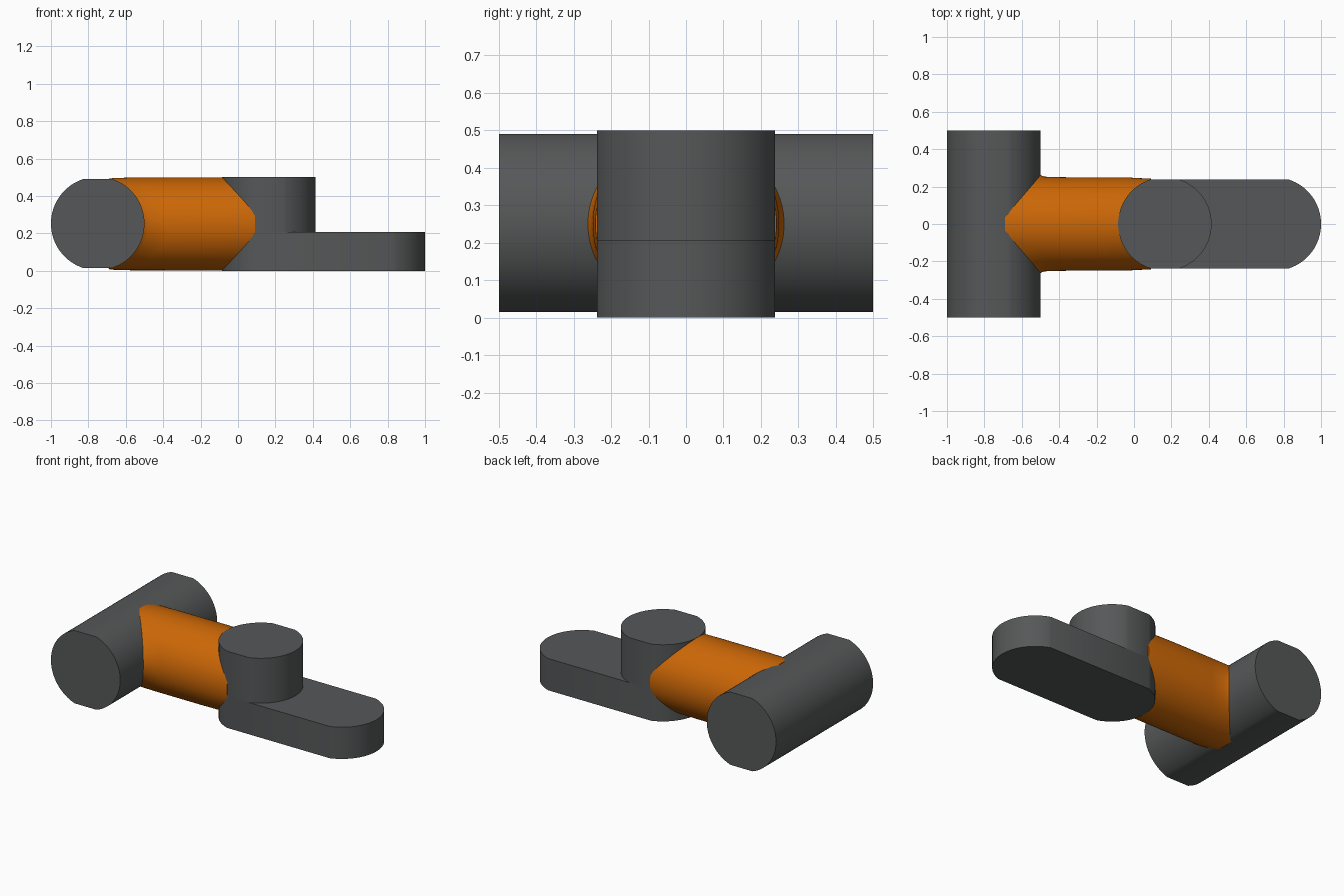
import bpy, bmesh
from math import sin, cos, asin, pi

if "Cube" in bpy.data.objects:
    bpy.data.objects.remove(bpy.data.objects["Cube"])

R, H = 0.25, 0.2375       # round end radius, half width between the side flats
ZC = 0.2525               # height of the horizontal axes
PIN_X, POST_X, TIP_X = -0.75, 0.165, 0.75


def material(name, rgb):
    mat = bpy.data.materials.new(name)
    mat.diffuse_color = (*rgb, 1)
    mat.use_nodes = True
    mat.node_tree.nodes["Principled BSDF"].inputs["Base Color"].default_value = mat.diffuse_color
    return mat


dark = material("dark_grey", (0.093, 0.097, 0.098))
orange = material("orange", (0.60, 0.135, 0.002))


def finish(bm, name, angle, mat):
    bmesh.ops.recalc_face_normals(bm, faces=bm.faces)
    mesh = bpy.data.meshes.new(name)
    bm.to_mesh(mesh)
    bm.free()
    mesh.materials.append(mat)
    ob = bpy.data.objects.new(name, mesh)
    bpy.context.collection.objects.link(ob)
    bpy.ops.object.select_all(action='DESELECT')
    ob.select_set(True)
    bpy.context.view_layer.objects.active = ob
    bpy.ops.object.shade_smooth_by_angle(angle=angle)


def flat_sided_bar(name, xa, xb, place, depth):
    """Extrude a rounded outline whose two sides are trimmed flat."""
    a, n = asin(H / R), 32
    outline = []
    for centre, start in ((xb, 0), (xa, pi)):
        for i in range(n + 1):
            t = start - a + 2 * a * i / n
            outline.append((centre + R * cos(t), R * sin(t)))
    bm = bmesh.new()
    face = bm.faces.new([bm.verts.new(place(u, v)) for u, v in outline])
    ext = bmesh.ops.extrude_face_region(bm, geom=[face])
    verts = [g for g in ext['geom'] if isinstance(g, bmesh.types.BMVert)]
    bmesh.ops.translate(bm, verts=verts, vec=depth)
    finish(bm, name, 0.6, dark)


# Cross pin, upright post and flat link
flat_sided_bar("cross_pin", PIN_X, PIN_X,
               lambda u, v: (u, -0.5, ZC + v), (0, 1, 0))
flat_sided_bar("link_plate", POST_X, TIP_X,
               lambda u, v: (u, v, 0), (0, 0, 0.207))
flat_sided_bar("upright_post", POST_X, POST_X,
               lambda u, v: (u, v, 0.207), (0, 0, 0.293))

# Orange connector with saddle-cut ends
SEG = 96
bm = bmesh.new()


def ring(fx, ry, rz):
    verts = []
    for i in range(SEG):
        t = 2 * pi * i / SEG
        left = -0.772 + max(0.083, 0.272 * abs(cos(t)))
        right = 0.175 - max(0.085, 0.25 * abs(sin(t)))
        verts.append(bm.verts.new((fx(left, right), ry * cos(t), ZC - 0.002 + rz * sin(t))))
    return verts


rings = [
    ring(lambda l, r: l - 0.01, 0.235, 0.22),
    ring(lambda l, r: l, 0.262, 0.242),
    ring(lambda l, r: l + 0.02, 0.253, 0.245),
    ring(lambda l, r: l + 0.12, 0.25, 0.248),
    ring(lambda l, r: r - 0.13, 0.249, 0.2485),
    ring(lambda l, r: r, 0.242, 0.2485),
    ring(lambda l, r: r + 0.01, 0.22, 0.235),
]
for a, b in zip(rings, rings[1:]):
    for i in range(SEG):
        j = (i + 1) % SEG
        bm.faces.new((a[i], a[j], b[j], b[i]))
# Close the hidden ends with fans
for verts, x in ((rings[0], PIN_X + 0.05), (rings[-1], POST_X - 0.05)):
    hub = bm.verts.new((x, 0, ZC))
    for i in range(SEG):
        bm.faces.new((verts[i], verts[(i + 1) % SEG], hub))
finish(bm, "connector", 0.5, orange)
